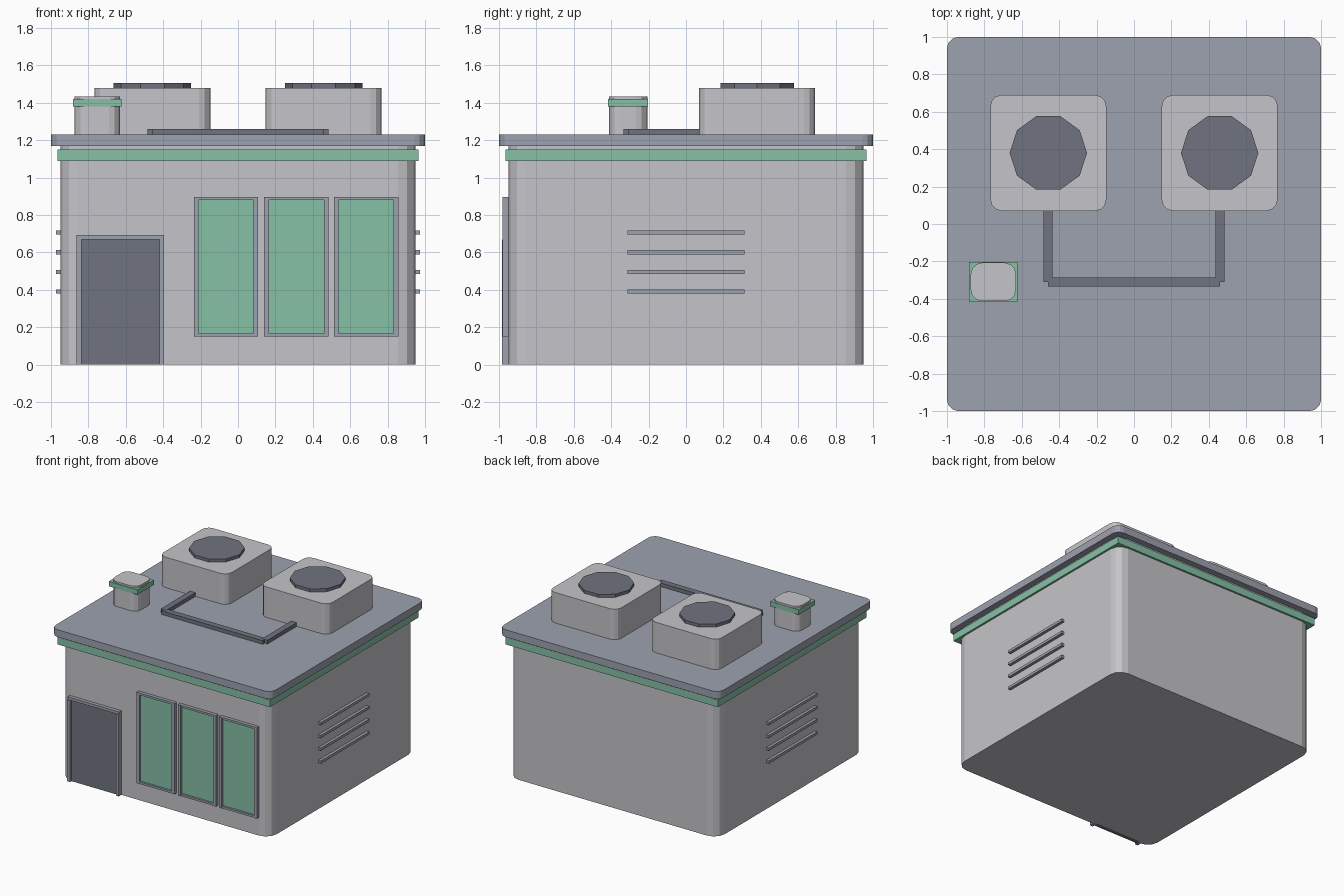
import bpy
import math

cube = bpy.data.objects.get("Cube")
if cube:
    bpy.data.objects.remove(cube, do_unlink=True)


def material(name, rgb):
    m = bpy.data.materials.new(name)
    m.use_nodes = True
    m.diffuse_color = (*rgb, 1)
    m.node_tree.nodes["Principled BSDF"].inputs["Base Color"].default_value = (*rgb, 1)
    return m


WALL = material("pale grey", (0.56, 0.55, 0.58))
TRIM = material("blue grey", (0.34, 0.36, 0.43))
DARK = material("dark slate", (0.16, 0.175, 0.215))
GREEN = material("mint green", (0.24, 0.53, 0.38))


def prism(name, outline, z0, z1, mat):
    """Extrude a flat outline upward."""
    n = len(outline)
    verts = [(x, y, z) for z in (z0, z1) for x, y in outline]
    faces = [tuple(reversed(range(n))), tuple(range(n, 2 * n))]
    faces += [(i, (i + 1) % n, (i + 1) % n + n, i + n) for i in range(n)]
    mesh = bpy.data.meshes.new(name)
    mesh.from_pydata(verts, [], faces)
    mesh.materials.append(mat)
    obj = bpy.data.objects.new(name, mesh)
    bpy.context.collection.objects.link(obj)
    return obj


def box(name, x0, x1, y0, y1, z0, z1, mat):
    return prism(name, [(x0, y0), (x1, y0), (x1, y1), (x0, y1)], z0, z1, mat)


def rounded(name, cx, cy, hx, hy, r, z0, z1, mat, steps=3):
    """Block with rounded upright corners."""
    outline = []
    for k, (sx, sy) in enumerate([(1, 1), (-1, 1), (-1, -1), (1, -1)]):
        for i in range(steps + 1):
            a = (k + i / steps) * math.pi / 2
            outline.append((cx + sx * (hx - r) + r * math.cos(a),
                            cy + sy * (hy - r) + r * math.sin(a)))
    return prism(name, outline, z0, z1, mat)


# Main building, colour band and roof slab
rounded("building_body", 0, 0, 0.95, 0.95, 0.095, 0, 1.18, WALL)
box("wall_band", -0.966, 0.966, -0.966, 0.966, 1.09, 1.15, GREEN)
rounded("roof_slab", 0, 0, 1, 1, 0.06, 1.17, 1.23, TRIM)

# Door with jambs and lintel
box("door_panel", -0.84, -0.42, -0.965, -0.93, 0, 0.67, DARK)
box("door_jamb_right", -0.863, -0.838, -0.985, -0.93, 0, 0.67, TRIM)
box("door_jamb_left", -0.42, -0.395, -0.985, -0.93, 0, 0.67, TRIM)
box("door_lintel", -0.863, -0.395, -0.98, -0.93, 0.67, 0.692, TRIM)

# Three framed windows
for n, cx in enumerate((-0.064, 0.312, 0.685), 1):
    box(f"window_glass_{n}", cx - 0.15, cx + 0.15, -0.962, -0.93, 0.16, 0.885, GREEN)
    for side, s in (("left", 1), ("right", -1)):
        bar = sorted((cx + s * 0.147, cx + s * 0.172))
        box(f"window_{n}_stile_{side}", *bar, -0.98, -0.93, 0.15, 0.897, TRIM)
    for part, z in (("sill", 0.15), ("head", 0.88)):
        box(f"window_{n}_{part}", cx - 0.148, cx + 0.148, -0.978, -0.93, z, z + 0.017, TRIM)

# Louvre slats on both side walls
for side, s in (("left", 1), ("right", -1)):
    for i in range(4):
        z = 0.391 + i * 0.105
        x0, x1 = sorted((s * 0.93, s * 0.974))
        box(f"louvre_{side}_{i + 1}", x0, x1, -0.313, 0.313, z - 0.011, z + 0.011, TRIM)

# Roof cooling units with fans, and the pipes leading from them
for side, s in (("left", 1), ("right", -1)):
    cx = s * 0.458
    rounded(f"cooling_unit_{side}", cx, 0.38, 0.31, 0.31, 0.06, 1.22, 1.48, WALL)
    fan = [(cx + 0.207 * math.cos(i * math.pi / 5), 0.38 + 0.207 * math.sin(i * math.pi / 5))
           for i in range(10)]
    prism(f"fan_{side}", fan, 1.47, 1.505, DARK)
    box(f"pipe_{side}", cx - 0.025 + s * 0.002, cx + 0.025 + s * 0.002,
        -0.31, 0.1, 1.22, 1.261, DARK)
box("pipe_cross", -0.46, 0.46, -0.335, -0.285, 1.22, 1.26, DARK)

# Small roof vent with a coloured collar
rounded("roof_vent", -0.752, -0.31, 0.121, 0.103, 0.06, 1.22, 1.435, WALL)
box("vent_collar", -0.882, -0.622, -0.418, -0.204, 1.38, 1.42, GREEN)
